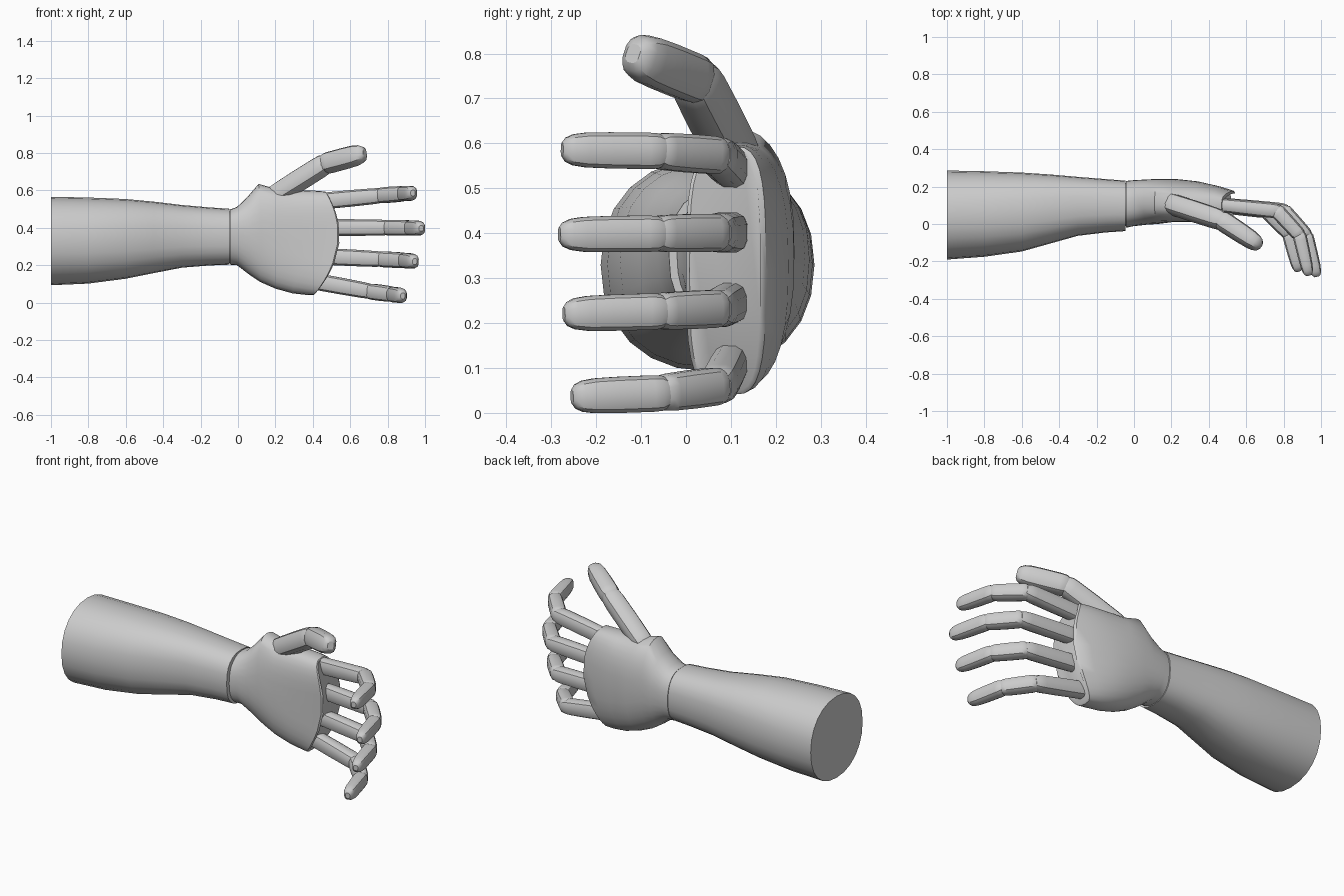
import bpy, bmesh, math
from mathutils import Vector

if "Cube" in bpy.data.objects:
    bpy.data.objects.remove(bpy.data.objects["Cube"])

grey = bpy.data.materials.new("plain_grey")
grey.diffuse_color = (0.6, 0.6, 0.6, 1)
grey.use_nodes = True
grey.node_tree.nodes["Principled BSDF"].inputs["Base Color"].default_value = grey.diffuse_color


def loft(name, groups, angle=35):
    """Skin each group of rings into a closed, capped tube; all groups form one object."""
    bm = bmesh.new()
    for rings in groups:
        vs = [[bm.verts.new(p) for p in r] for r in rings]
        n = len(vs[0])
        for a, b in zip(vs, vs[1:]):
            for i in range(n):
                j = (i + 1) % n
                bm.faces.new((a[i], a[j], b[j], b[i]))
        bm.faces.new(vs[0][::-1])
        bm.faces.new(vs[-1])
    bmesh.ops.recalc_face_normals(bm, faces=bm.faces)
    me = bpy.data.meshes.new(name)
    bm.to_mesh(me)
    bm.free()
    me.materials.append(grey)
    ob = bpy.data.objects.new(name, me)
    bpy.context.collection.objects.link(ob)
    bpy.ops.object.select_all(action='DESELECT')
    ob.select_set(True)
    bpy.context.view_layer.objects.active = ob
    bpy.ops.object.shade_smooth_by_angle(angle=math.radians(angle))
    return ob


def power(v, e):
    return math.copysign(abs(v) ** e, v)


# Forearm: x, y low, y high, z low, z high, roundness
arm = [(-1, -.19, .286, .093, .566, .92), (-.8, -.175, .282, .102, .562, .89),
       (-.6, -.147, .275, .128, .554, .85), (-.45, -.105, .265, .158, .54, .82),
       (-.3, -.063, .252, .187, .522, .8), (-.15, -.045, .24, .199, .509, .8),
       (-.0465, -.038, .232, .203, .502, .8)]
rings = []
for x, y0, y1, z0, z1, e in arm:
    rings.append([(x, (y0 + y1) / 2 + (y1 - y0) / 2 * power(math.cos(a), e),
                   (z0 + z1) / 2 + (z1 - z0) / 2 * power(math.sin(a), e))
                  for a in (math.tau * i / 24 for i in range(24))])
loft("forearm", [rings])

# Wrist seam core
loft("wrist_core", [[[(x, .105 + .115 * math.cos(a), .35 + .138 * math.sin(a))
                      for a in (math.tau * i / 20 for i in range(20))] for x in (-.05, -.04)]])

# Palm: little-finger side (x, z), thumb side (x, z), bulge in x, y front, y back, edge y, roundness
palm = [((-.0425, .203), (-.0425, .498), 0, -.02, .23, .11, .84),
        ((-.005, .2), (-.005, .512), 0, -.012, .234, .11, .85),
        ((.06, .15), (.05, .565), .01, -.004, .238, .11, .87),
        ((.12, .11), (.11, .635), .01, 0, .241, .105, .86),
        ((.2, .075), (.2, .609), .02, 0, .241, .10, .82),
        ((.29, .05), (.32, .602), .035, 0, .228, .10, .76),
        ((.36, .042), (.42, .598), .065, 0, .202, .10, .67),
        ((.405, .04), (.468, .594), .096, 0, .178, .10, .6),
        ((.413, .048), (.472, .588), .099, .008, .165, .10, .58)]
rings = []
for k, ((xb, zb), (xt, zt), bulge, yf, yb, ye, e) in enumerate(palm):
    ring = []
    for i in range(32):
        a = math.tau * i / 32
        t, c = power(math.sin(a), e), power(math.cos(a), e)
        y = ye + c * ((yb - ye) if c > 0 else (ye - yf))
        if c < -.3 and 3 < k < 7:                       # hollow of the palm
            y += .012 * (1 - t * t) ** 2
        u = (t + 1) / 2
        ring.append((xb + (xt - xb) * u + bulge * (1 - t * t), y, zb + (zt - zb) * u))
    rings.append(ring)
loft("palm", [rings], 40)


def segment(p, q, wp, wq, tp, tq, side, tip=False):
    """Rounded-box finger bone from p to q; w and t are half width and half thickness."""
    p, q = Vector(p), Vector(q)
    d = (q - p).normalized()
    s = (side - d * side.dot(d)).normalized()
    n = d.cross(s)
    prof = [(-.06, .75), (.02, .96), (.12, 1), (.5, 1.02)]
    prof += [(.75, 1), (.88, .9), (.96, .7), (1, .4)] if tip else [(.88, 1), (.98, .95), (1.06, .75)]
    out = []
    for u, r in prof:
        w, t = (wp + (wq - wp) * u) * r, (tp + (tq - tp) * u) * r
        c = p.lerp(q, u)
        out.append([c + s * w * power(math.cos(a), .72) + n * t * power(math.sin(a), .72)
                    for a in (math.tau * (i + .5) / 12 for i in range(12))])
    return out


def digit(name, pts, w, t, side):
    parts = []
    for k in range(len(pts) - 1):
        last = k == len(pts) - 2
        parts.append(segment(pts[k], pts[k + 1], w[k], w[k + 1], t[k], t[k + 1], Vector(side), last))
    loft(name, parts, 32)


# Four fingers: knuckle, middle joint, end joint, tip
fingers = {
    "index_finger": [(.45, .103, .543), (.765, .07, .573), (.885, -.06, .583), (.935, -.276, .586)],
    "middle_finger": [(.49, .103, .402), (.802, .071, .401), (.922, -.062, .399), (.979, -.282, .397)],
    "ring_finger": [(.46, .103, .247), (.77, .071, .232), (.89, -.058, .226), (.945, -.272, .22)],
    "little_finger": [(.40, .103, .116), (.708, .071, .06), (.828, -.052, .044), (.881, -.254, .036)]}
for name, pts in fingers.items():
    digit(name, pts, [.046, .043, .042, .039], [.037, .042, .039, .032], (0, 0, 1))

# Thumb
digit("thumb", [(.19, .11, .568), (.468, .02, .743), (.678, -.118, .8)],
      [.054, .056, .054], [.055, .054, .046], (0, .25, 1))
